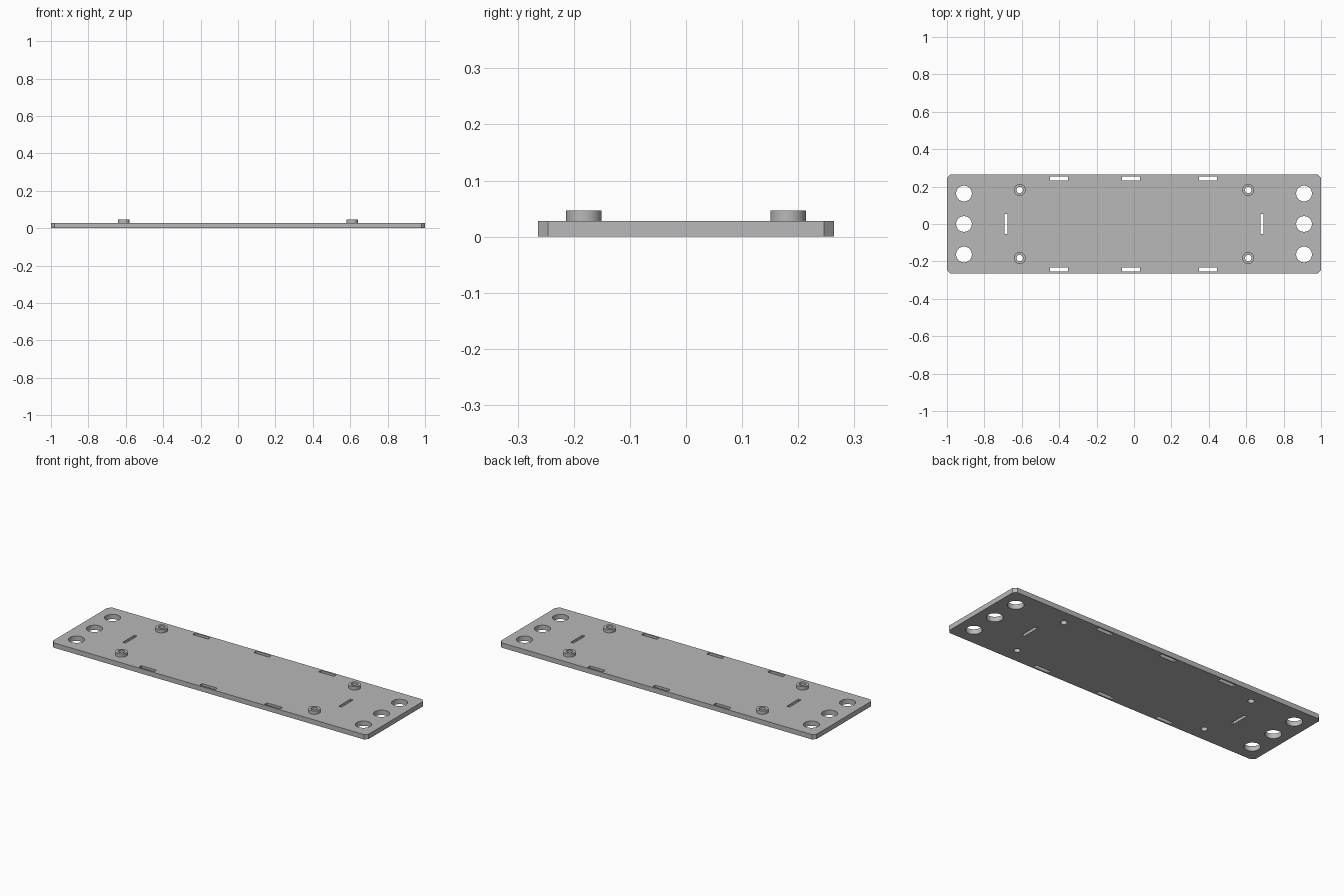
import bpy
import bmesh
from mathutils import Matrix

if "Cube" in bpy.data.objects:
    bpy.data.objects.remove(bpy.data.objects["Cube"], do_unlink=True)

HALF_X, HALF_Y, THICK, CHAMFER = 1.0, 0.264, 0.028, 0.018
BOSS_TOP, BOSS_R, BORE_R = 0.047, 0.0315, 0.017
BOSS_X, BOSS_Y = 0.611, 0.182
SEGMENTS = 48

grey = bpy.data.materials.new("plain_grey")
grey.use_nodes = True
colour = (0.48, 0.48, 0.48, 1)
grey.diffuse_color = colour
grey.node_tree.nodes["Principled BSDF"].inputs["Base Color"].default_value = colour


def make_object(name, bm):
    bmesh.ops.recalc_face_normals(bm, faces=bm.faces)
    mesh = bpy.data.meshes.new(name)
    bm.to_mesh(mesh)
    bm.free()
    mesh.materials.append(grey)
    obj = bpy.data.objects.new(name, mesh)
    bpy.context.collection.objects.link(obj)
    return obj


def activate(obj):
    bpy.ops.object.select_all(action="DESELECT")
    obj.select_set(True)
    bpy.context.view_layer.objects.active = obj


def add_box(bm, x, y, width, depth):
    place = Matrix.Translation((x, y, THICK / 2)) @ Matrix.Diagonal((width, depth, 0.2, 1))
    bmesh.ops.create_cube(bm, size=1, matrix=place)


def add_cylinder(bm, x, y, radius):
    bmesh.ops.create_cone(bm, cap_ends=True, segments=SEGMENTS, radius1=radius,
                          radius2=radius, depth=0.2,
                          matrix=Matrix.Translation((x, y, THICK / 2)))


# Plate with chamfered corners
bm = bmesh.new()
a, b = HALF_X - CHAMFER, HALF_Y - CHAMFER
outline = [(a, -HALF_Y), (HALF_X, -b), (HALF_X, b), (a, HALF_Y),
           (-a, HALF_Y), (-HALF_X, b), (-HALF_X, -b), (-a, -HALF_Y)]
base = bm.faces.new([bm.verts.new((x, y, 0)) for x, y in outline])
top = bmesh.ops.extrude_face_region(bm, geom=[base], use_keep_orig=True)["geom"]
bmesh.ops.translate(bm, vec=(0, 0, THICK),
                    verts=[v for v in top if isinstance(v, bmesh.types.BMVert)])
plate = make_object("base_plate", bm)

# Holes and slots cut through the plate
bm = bmesh.new()
for side in (-1, 1):
    for y in (-0.163, 0, 0.163):
        add_cylinder(bm, side * 0.909, y, 0.042)
    for y in (-BOSS_Y, BOSS_Y):
        add_cylinder(bm, side * BOSS_X, y, BORE_R)
    add_box(bm, side * 0.684, 0, 0.017, 0.106)
    for x in (-0.401, -0.016, 0.396):
        add_box(bm, x, side * 0.244, 0.097, 0.022)
cutter = make_object("hole_cutter", bm)
cutter.hide_render = True

cut = plate.modifiers.new("holes", "BOOLEAN")
cut.operation = "DIFFERENCE"
cut.solver = "EXACT"
cut.object = cutter
activate(plate)
bpy.ops.object.modifier_apply(modifier=cut.name)
bpy.data.objects.remove(cutter, do_unlink=True)
bpy.ops.object.shade_smooth_by_angle()

# Raised ring bosses around the small holes
for x_name, x in (("right", -BOSS_X), ("left", BOSS_X)):
    for y_name, y in (("front", -BOSS_Y), ("back", BOSS_Y)):
        bm = bmesh.new()
        rings = []
        for radius, z in ((BOSS_R, THICK), (BOSS_R, BOSS_TOP),
                          (BORE_R, BOSS_TOP), (BORE_R, THICK)):
            rings.append(bmesh.ops.create_circle(
                bm, segments=SEGMENTS, radius=radius,
                matrix=Matrix.Translation((x, y, z)))["verts"])
        for low, high in zip(rings, rings[1:]):
            for i in range(SEGMENTS):
                j = (i + 1) % SEGMENTS
                bm.faces.new((low[i], low[j], high[j], high[i]))
        # An open shell: orient it explicitly, outward from the ring's wall
        boss = make_object(f"{y_name}_{x_name}_boss", bm)
        if any(f.normal.z < -0.5 for f in boss.data.polygons):
            boss.data.flip_normals()
        activate(boss)
        bpy.ops.object.shade_smooth_by_angle()
